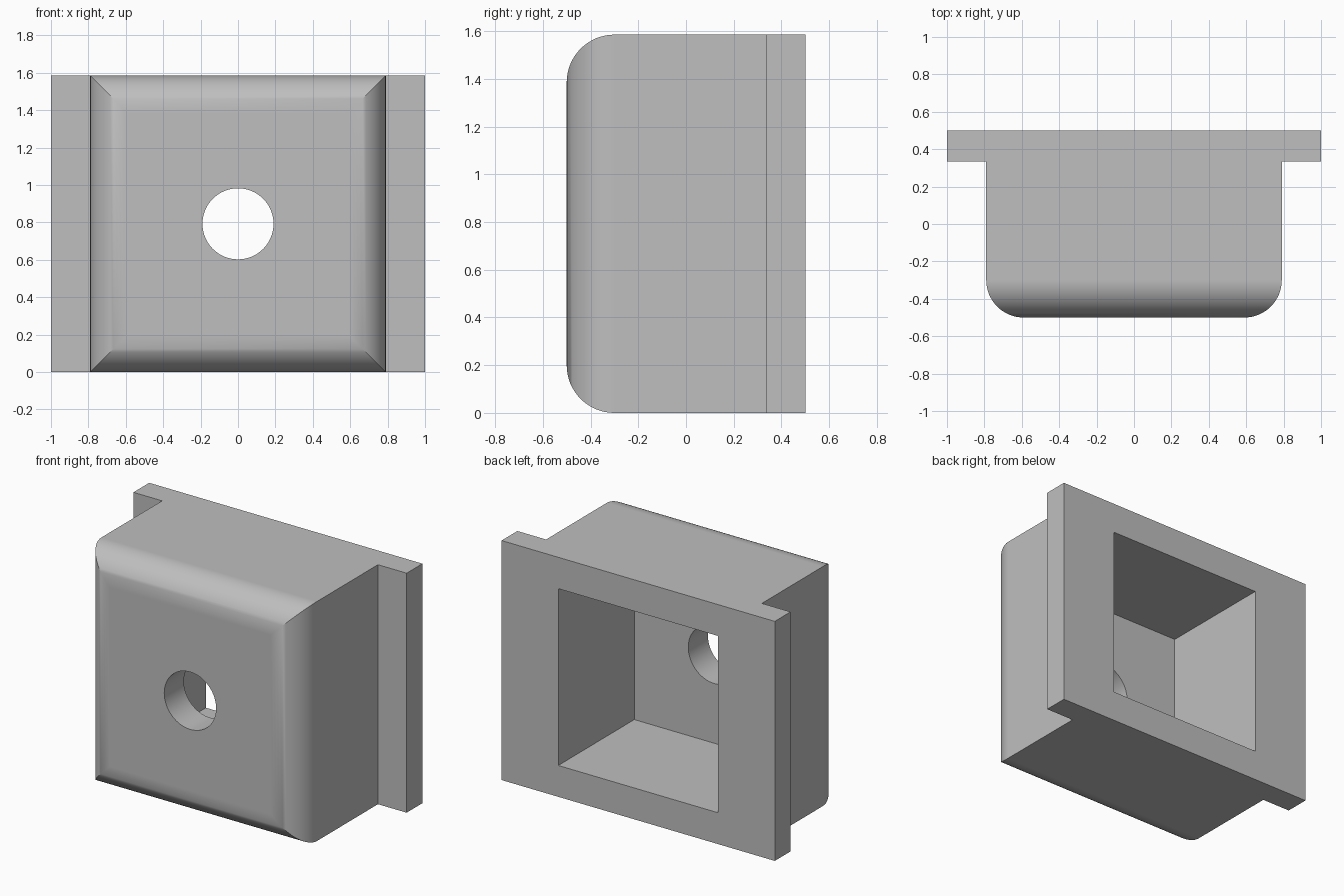
import bpy, bmesh, math
from mathutils import Vector

if "Cube" in bpy.data.objects:
    bpy.data.objects.remove(bpy.data.objects["Cube"], do_unlink=True)

HEIGHT, FRONT, BACK = 1.585, -0.5, 0.5
BODY_HALF, FLANGE_HALF, FLANGE_Y = 0.79, 1.0, 0.335
WALL, RADIUS, HOLE_RADIUS = 0.205, 0.2, 0.19
MID = HEIGHT / 2

grey = bpy.data.materials.new("plain_grey")
grey.use_nodes = True
colour = (0.52, 0.52, 0.52, 1)
grey.diffuse_color = colour
grey.node_tree.nodes["Principled BSDF"].inputs["Base Color"].default_value = colour


def arc(cx, cy, start, end, steps=16):
    """Points on a quarter round of the fillet radius."""
    angles = [math.radians(start + (end - start) * i / steps) for i in range(steps + 1)]
    return [(cx + RADIUS * math.cos(a), cy + RADIUS * math.sin(a)) for a in angles]


def prism(name, points, depth):
    """Extrude a closed loop of 3D points along the depth vector."""
    bm = bmesh.new()
    face = bm.faces.new([bm.verts.new(p) for p in points])
    out = bmesh.ops.extrude_face_region(bm, geom=[face])
    moved = [g for g in out["geom"] if isinstance(g, bmesh.types.BMVert)]
    bmesh.ops.translate(bm, verts=moved, vec=Vector(depth))
    bmesh.ops.recalc_face_normals(bm, faces=bm.faces)
    mesh = bpy.data.meshes.new(name)
    bm.to_mesh(mesh)
    bm.free()
    mesh.materials.append(grey)
    obj = bpy.data.objects.new(name, mesh)
    bpy.context.collection.objects.link(obj)
    return obj


def combine(obj, cutter, operation):
    mod = obj.modifiers.new(cutter.name, "BOOLEAN")
    mod.operation, mod.solver, mod.object = operation, "EXACT", cutter
    bpy.ops.object.modifier_apply(modifier=mod.name)
    bpy.data.objects.remove(cutter, do_unlink=True)


# Plan outline: rounded block with a flange on each side at the back
inner = BODY_HALF - RADIUS
plan = arc(-inner, FRONT + RADIUS, 180, 270) + arc(inner, FRONT + RADIUS, 270, 360)
plan += [(BODY_HALF, FLANGE_Y), (FLANGE_HALF, FLANGE_Y), (FLANGE_HALF, BACK),
         (-FLANGE_HALF, BACK), (-FLANGE_HALF, FLANGE_Y), (-BODY_HALF, FLANGE_Y)]
housing = prism("flanged_housing", [(x, y, -0.1) for x, y in plan], (0, 0, HEIGHT + 0.2))
bpy.context.view_layer.objects.active = housing
housing.select_set(True)

# Side outline: rounds the top and bottom front edges, giving mitred corners
side = arc(FRONT + RADIUS, HEIGHT - RADIUS, 90, 180) + arc(FRONT + RADIUS, RADIUS, 180, 270)
side += [(BACK + 0.2, 0), (BACK + 0.2, HEIGHT)]
combine(housing, prism("side_outline", [(-1.2, y, z) for y, z in side], (2.4, 0, 0)), "INTERSECT")

# Square pocket open at the back
w = BODY_HALF - WALL
pocket = [(sx * w, BACK + 0.1, MID + sz * w) for sx, sz in ((-1, -1), (1, -1), (1, 1), (-1, 1))]
combine(housing, prism("pocket", pocket, (0, FRONT + WALL - BACK - 0.1, 0)), "DIFFERENCE")

# Round hole through the front wall
turns = [math.tau * i / 64 for i in range(64)]
hole = [(HOLE_RADIUS * math.cos(a), FRONT - 0.1, MID + HOLE_RADIUS * math.sin(a)) for a in turns]
combine(housing, prism("hole", hole, (0, 0.5, 0)), "DIFFERENCE")

# Smooth rounds, crisp edges, flat walls
bpy.ops.object.shade_smooth_by_angle(angle=math.radians(30))
normals = housing.modifiers.new("flat_walls", "WEIGHTED_NORMAL")
normals.keep_sharp = True
